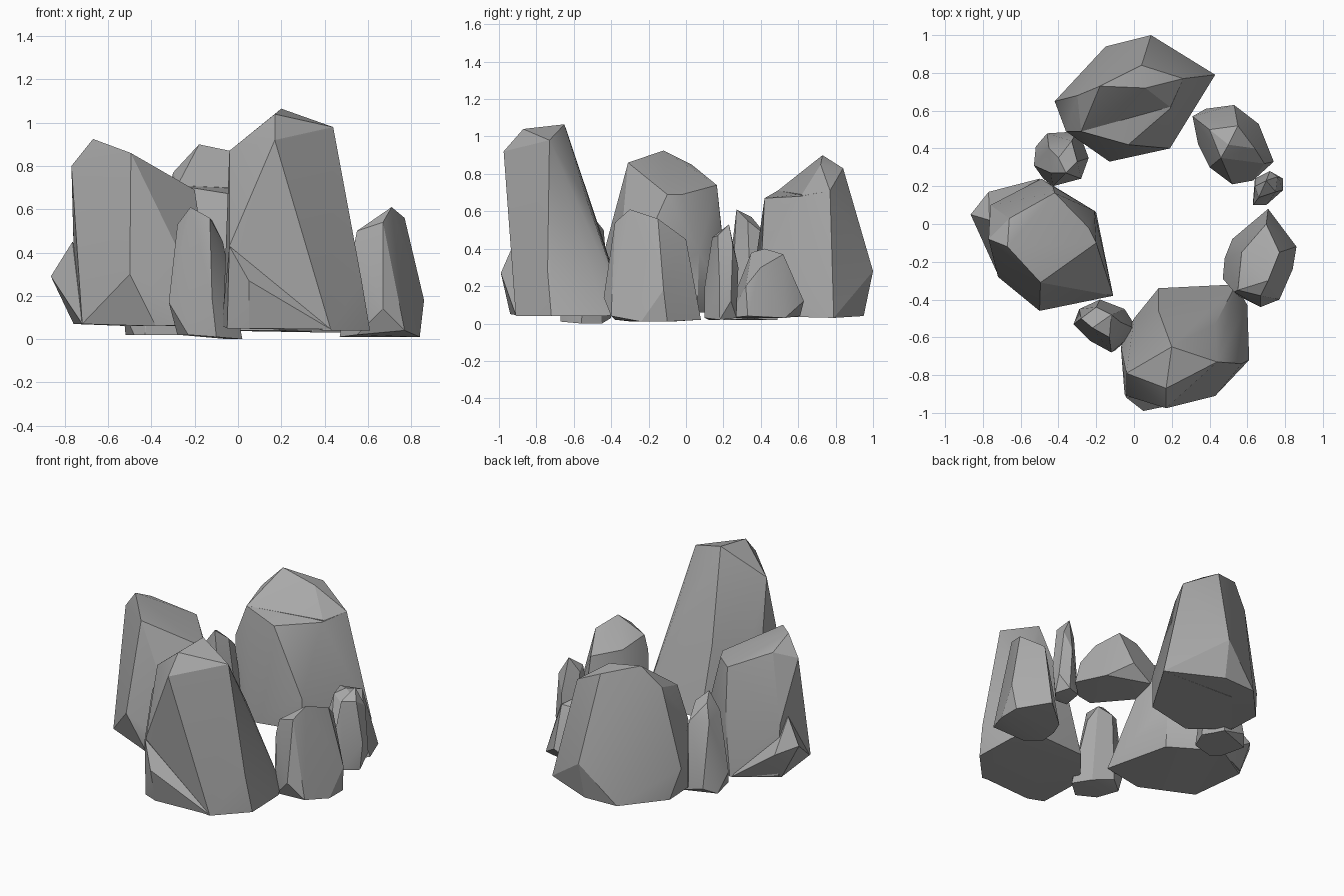
import bpy, bmesh, math

cube = bpy.data.objects.get("Cube")
if cube:
    bpy.data.objects.remove(cube, do_unlink=True)

# One grey stone material
stone = bpy.data.materials.new("stone_grey")
stone.use_nodes = True
GREY = (0.4, 0.4, 0.4, 1.0)
stone.diffuse_color = GREY
stone.node_tree.nodes["Principled BSDF"].inputs["Base Color"].default_value = GREY


def rock(name, crown, girdle, foot):
    """Faceted boulder: hull around its crown, girdle and foot corners."""
    bm = bmesh.new()
    for p in crown + girdle + foot:
        bm.verts.new(p)
    bmesh.ops.convex_hull(bm, input=bm.verts[:])
    bmesh.ops.delete(bm, geom=[v for v in bm.verts if not v.link_faces], context='VERTS')
    # merge nearly coplanar triangles into larger facets
    bmesh.ops.dissolve_limit(bm, angle_limit=math.radians(3), verts=bm.verts[:], edges=bm.edges[:])
    bmesh.ops.recalc_face_normals(bm, faces=bm.faces[:])
    me = bpy.data.meshes.new(name)
    bm.to_mesh(me)
    bm.free()
    me.materials.append(stone)
    ob = bpy.data.objects.new(name, me)
    bpy.context.collection.objects.link(ob)
    bpy.ops.object.select_all(action='DESELECT')
    ob.select_set(True)
    bpy.context.view_layer.objects.active = ob
    bpy.ops.object.shade_smooth_by_angle(angle=math.radians(25))


# Front boulder, with a flared spur at its front foot
rock("front_boulder",
     [(.2, -.65, 1.065), (.44, -.73, .98), (.17, -.87, 1.04), (.17, -.975, .92),
      (-.04, -.79, .87)],
     [(.43, -.53, .66), (.13, -.46, .5), (-.04, -.91, .43), (.57, -.74, .28)],
     [(-.07, -.65, .06), (-.05, -.88, .05), (.43, -.91, .04), (.61, -.72, .04), (.6, -.43, .04),
      (.54, -.32, .06), (.13, -.34, .06), (0, -.5, .05)])
rock("front_boulder_spur",
     [(-.04, -.92, .43)],
     [(.05, -.99, .27), (-.07, -.65, .12)],
     [(-.07, -.65, .06), (-.05, -.9, .05), (.05, -.94, .05), (.43, -.91, .045), (.3, -.7, .05)])

# Boulder on the -x side, with a flared spur at its outer foot
rock("outer_boulder",
     [(-.67, -.12, .925), (-.77, -.08, .8), (-.495, -.31, .86),
      (-.2, -.1, .69), (-.24, -.02, .69), (-.42, .165, .74), (-.66, .03, .85)],
     [(-.5, -.46, .3), (-.43, .2, .4), (-.76, .1, .42), (-.21, .07, .38)],
     [(-.72, -.28, .07), (-.11, -.38, .07), (-.38, -.42, .06), (-.2, .06, .06),
      (-.49, .24, .06), (-.75, .1, .08)])
rock("outer_boulder_spur",
     [(-.765, .02, .45)],
     [(-.865, .05, .29), (-.77, .17, .25), (-.79, -.08, .17)],
     [(-.72, -.27, .07), (-.76, .08, .07), (-.5, .24, .06), (-.5, 0, .07)])

# Back boulder: tall rear half, and a lower front half that ends in a shelf
rock("back_boulder_rear",
     [(-.18, .73, .9), (.04, .84, .83), (.06, .72, .85), (-.28, .49, .71), (-.3, .68, .77),
      (.26, .77, .71), (.19, .62, .69)],
     [(.09, 1, .28), (-.42, .65, .25), (-.36, .49, .5), (-.06, .6, .3)],
     [(.43, .79, .03), (-.36, .5, .05), (-.37, .7, .05), (-.15, .94, .04), (.08, .95, .04)])
rock("back_boulder_front",
     [(-.28, .49, .71), (-.03, .42, .67), (.19, .61, .68), (.26, .77, .71), (-.06, .62, .71)],
     [(-.36, .49, .5), (.19, .4, .25), (-.1, .8, .5)],
     [(.43, .79, .03), (.3, .58, .04), (.19, .4, .04), (-.13, .33, .04), (-.36, .49, .05),
      (-.1, .8, .04)])

# Medium rocks
rock("right_side_rock",
     [(.71, -.3, .61), (.77, -.15, .56), (.67, -.38, .54), (.55, -.35, .5), (.57, -.15, .47),
      (.7, 0, .45)],
     [(.86, -.12, .18), (.67, -.44, .14), (.53, -.36, .4)],
     [(.77, -.4, .04), (.84, -.24, .01), (.84, -.1, .01), (.71, .08, .02), (.52, -.08, .01),
      (.48, -.18, .01), (.47, -.29, .01), (.55, -.38, .02)])

rock("back_right_rock",
     [(.5, .42, .4), (.46, .35, .38), (.55, .52, .37), (.4, .5, .36), (.64, .4, .3)],
     [(.31, .57, .2), (.53, .63, .12), (.4, .3, .12), (.69, .32, .2)],
     [(.38, .61, .04), (.66, .53, .03), (.74, .33, .04), (.63, .23, .03), (.52, .21, .03),
      (.34, .42, .03)])

# Small rocks filling the gaps
rock("front_small_rock",
     [(-.22, -.55, .61), (-.13, -.6, .56), (-.28, -.5, .53), (-.12, -.48, .55), (-.2, -.44, .5),
      (-.07, -.52, .45)],
     [(-.32, -.53, .17), (-.12, -.68, .19), (-.29, -.45, .12)],
     [(-.23, -.62, .02), (-.1, -.67, .01), (.02, -.56, 0), (-.05, -.45, 0), (-.18, -.4, .03),
      (-.28, -.48, .02)])

rock("back_outer_small_rock",
     [(-.36, .27, .61), (-.4, .35, .57), (-.3, .33, .55), (-.44, .27, .5), (-.45, .4, .47),
      (-.33, .44, .46)],
     [(-.53, .31, .13), (-.46, .48, .06)],
     [(-.52, .41, .02), (-.3, .49, .02), (-.24, .35, .03), (-.28, .24, .02), (-.43, .2, .02),
      (-.48, .24, .02), (-.27, .43, .02)])

rock("right_tiny_rock",
     [(.7, .23, .53), (.66, .14, .46), (.75, .17, .47), (.76, .25, .42), (.64, .2, .44)],
     [(.63, .1, .2), (.79, .18, .2), (.72, .28, .3), (.79, .24, .12)],
     [(.7, .1, .03), (.73, .27, .03), (.64, .24, .03), (.63, .12, .02), (.77, .18, .02)])
